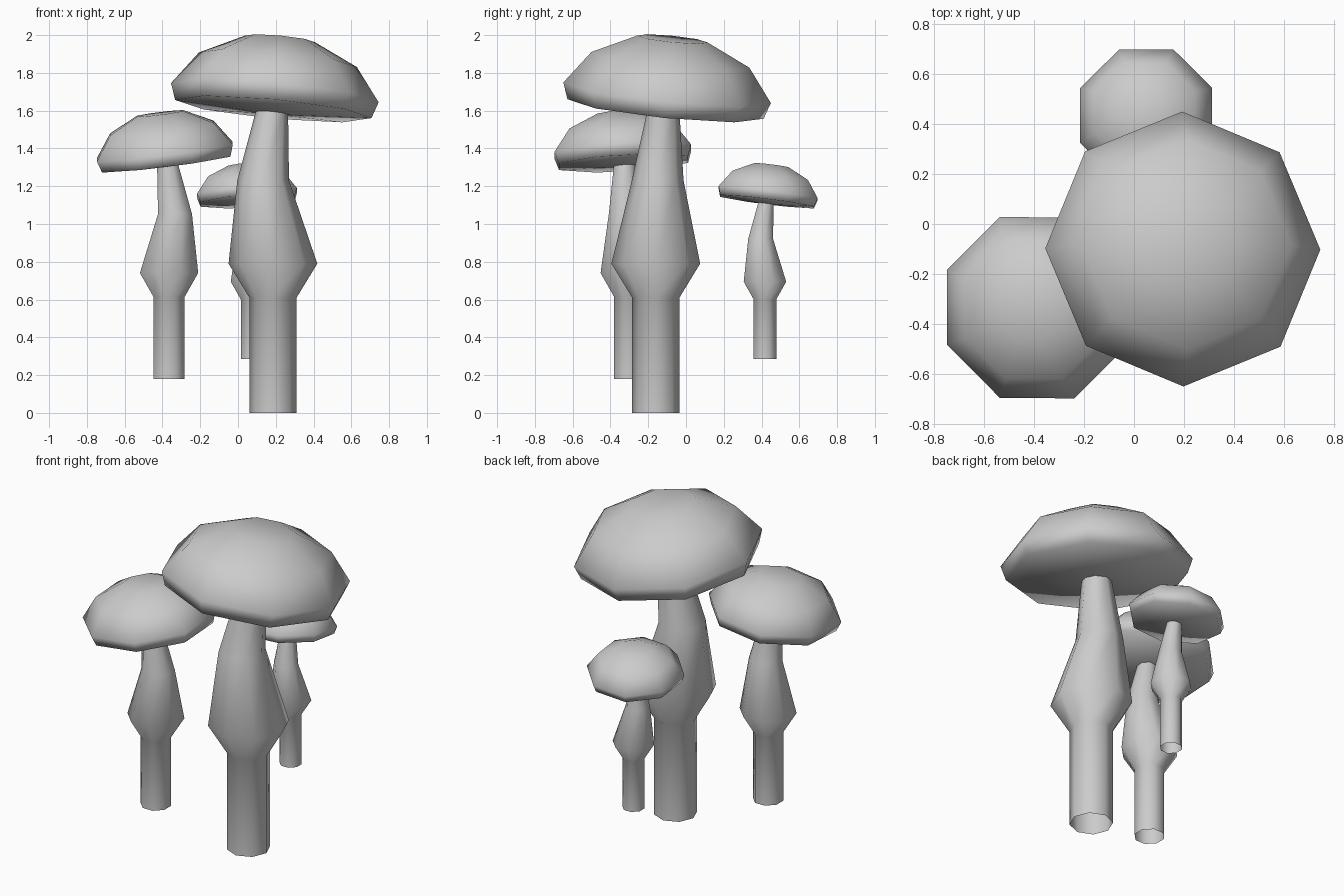
import bpy, bmesh, math
from mathutils import Vector, Matrix

if "Cube" in bpy.data.objects:
    bpy.data.objects.remove(bpy.data.objects["Cube"])

SIDES = 8


def loft(name, rings, local, world, closed):
    """Skin 8-sided rings (centre, radius); radius 0 makes a pole."""
    bm = bmesh.new()
    loops = []
    for c, r in rings:
        if r == 0:
            loops.append([bm.verts.new(local @ Vector(c))])
            continue
        loops.append([bm.verts.new(local @ Vector((
            c[0] + r * math.cos(i * math.tau / SIDES),
            c[1] + r * math.sin(i * math.tau / SIDES), c[2]))) for i in range(SIDES)])
    for a, b in zip(loops, loops[1:]):
        for i in range(SIDES):
            j = (i + 1) % SIDES
            if len(a) == 1:
                bm.faces.new((a[0], b[j], b[i]))
            else:
                bm.faces.new((a[i], a[j], b[j], b[i]))
    if closed:
        bm.faces.new(loops[-1])
    for f in bm.faces:
        f.smooth = True
    me = bpy.data.meshes.new(name)
    bm.to_mesh(me)
    bm.free()
    ob = bpy.data.objects.new(name, me)
    ob.matrix_world = world
    bpy.context.collection.objects.link(ob)


# stem: straight foot, bulge, bent neck (open at the bottom)
STEM = [((0, 0, 0), 0.125), ((0, 0, 0.61), 0.125), ((0, 0, 0.79), 0.235),
        ((-0.052, 0.01, 1.23), 0.137), ((-0.005, 0.04, 1.6), 0.085)]
# cap: underside pole, lower rim, widest rim, shoulder, flat crown
CAP = [((0, 0, -0.115), 0), ((0, 0, -0.087), 0.522), ((0, 0, 0), 0.552),
       ((0, 0, 0.176), 0.42), ((0, 0, 0.287), 0.187)]
tilt = Vector((0, 0, 1)).rotation_difference(Vector((0.093, 0.1, 1)))
CAP_LOCAL = Matrix.Translation((0.01, 0.06, 1.695)) @ tilt.to_matrix().to_4x4()

# the same mushroom three times: base, scale, turn
for name, base, size, turn in [
        ("large", (0.185, -0.16, 0), 1.0, 0),
        ("medium", (-0.365, -0.298, 0.18), 0.71, 157.5),
        ("small", (0.0745, 0.418, 0.285), 0.518, 67.5)]:
    world = (Matrix.Translation(base) @ Matrix.Rotation(math.radians(turn), 4, 'Z')
             @ Matrix.Scale(size, 4))
    loft(name + "_stem", STEM, Matrix.Identity(4), world, False)
    loft(name + "_cap", CAP, CAP_LOCAL, world, True)
